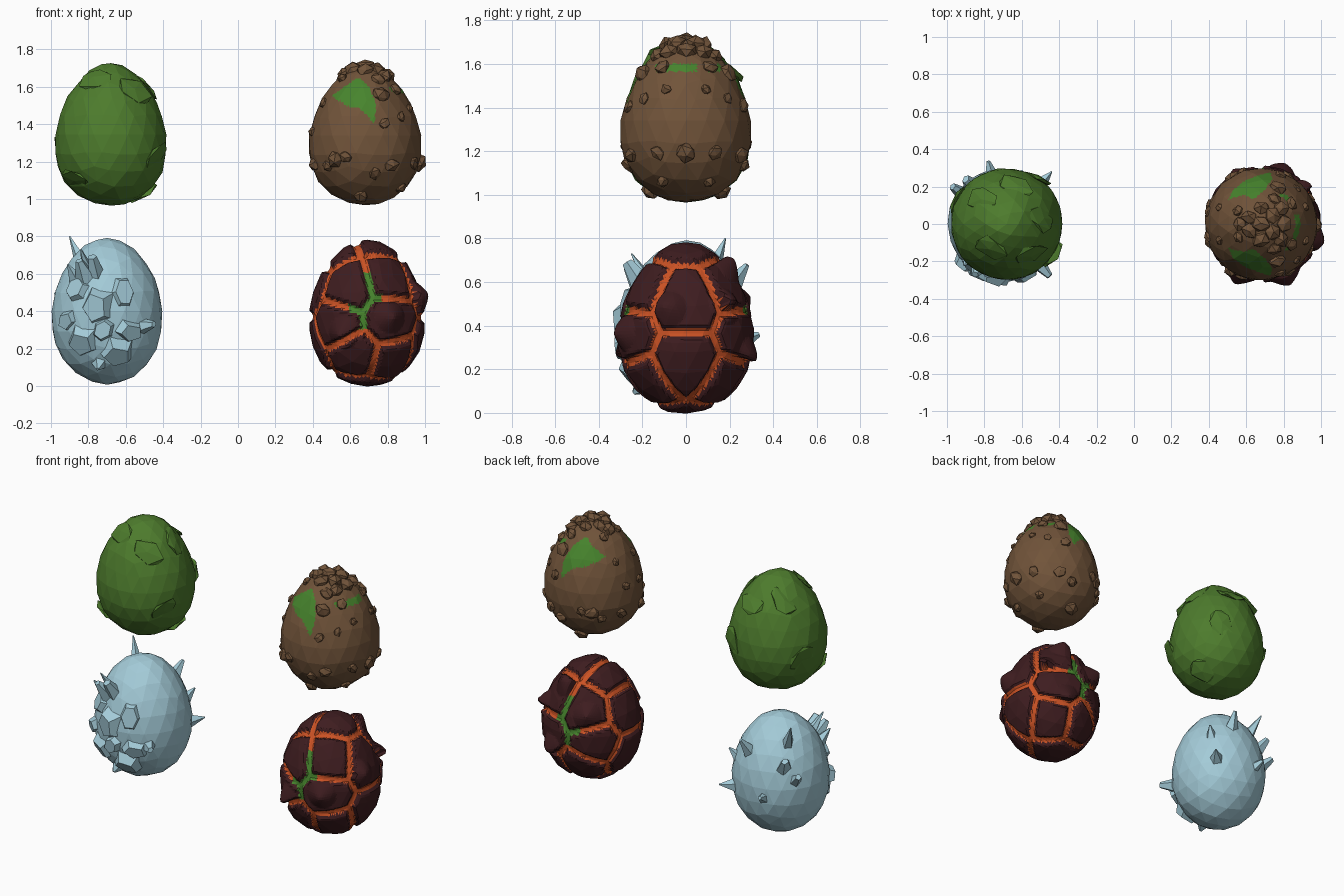
import bpy, bmesh, math, random
from mathutils import Vector as V, Matrix, Quaternion

if "Cube" in bpy.data.objects:
    bpy.data.objects.remove(bpy.data.objects["Cube"])
random.seed(4)


def mat(name, c):
    m = bpy.data.materials.new(name)
    m.diffuse_color = (*c, 1)
    m.use_nodes = True
    m.node_tree.nodes["Principled BSDF"].inputs["Base Color"].default_value = m.diffuse_color
    return m


LEAF = mat("leaf green", (.075, .20, .026))
EARTH = mat("earth brown", (.165, .088, .042))
ICE = mat("ice blue", (.37, .60, .69))
CRUST = mat("dark crust", (.048, .012, .014))
LAVA = mat("glowing orange", (.60, .085, .018))
MOSS = mat("moss green", (.062, .23, .026))

RX = .297


def surf(d, h, taper):
    """Point of the egg surface (relative to its centre) in direction d."""
    d = V(d).normalized()
    f = RX * (1 - taper * d.z)
    return V((d.x * f, d.y * f, d.z * h))


def finish(bm, name, centre, mats):
    me = bpy.data.meshes.new(name)
    bm.to_mesh(me)
    bm.free()
    for m in mats:
        me.materials.append(m)
    ob = bpy.data.objects.new(name, me)
    ob.location = centre
    bpy.context.collection.objects.link(ob)
    return ob


def egg(h, taper, jitter, cuts=0):
    """Faceted egg; cuts split the flat facets finely for colour borders."""
    bm = bmesh.new()
    bmesh.ops.create_icosphere(bm, subdivisions=3, radius=1)
    for v in bm.verts:
        v.co = surf(v.co, h, taper) * (1 + random.uniform(-jitter, jitter))
    if cuts:
        bmesh.ops.subdivide_edges(bm, edges=bm.edges[:], cuts=cuts, use_grid_fill=True)
        bmesh.ops.triangulate(bm, faces=bm.faces[:])
    return bm


def blob(bm, p, n, size, tilt=0, turn=0):
    """Rough low-poly lump at p, flattened along n."""
    q = V(n).to_track_quat('Z', 'Y') @ Quaternion((0, 0, 1), turn) @ Quaternion((1, 0, 0), tilt)
    m = Matrix.LocRotScale(p, q, V(size))
    r = bmesh.ops.create_icosphere(bm, subdivisions=1, radius=1)
    for v in r["verts"]:
        v.co = m @ (v.co * random.uniform(.82, 1.15))


def shard(bm, base, tip, r1, r2, sides=5):
    """Tapered crystal from base to tip."""
    a = tip - base
    q = a.to_track_quat('Z', 'Y') @ Quaternion((0, 0, 1), random.uniform(0, 3))
    m = Matrix.LocRotScale((base + tip) / 2, q, V((1, random.uniform(.7, 1), 1)))
    bmesh.ops.create_cone(bm, cap_ends=True, segments=sides, radius1=r1, radius2=r2,
                          depth=a.length, matrix=m)


# Leaf egg: smooth shell with a few overlapping flakes
C, H, T = V((-.68, 0, 1.345)), .383, .17
finish(egg(H, T, .012), "leaf_egg", C, [LEAF])
bm = bmesh.new()
for d, tilt, turn in [((-.35, -.5, .8), .2, .3), ((.45, -.6, .6), .2, -.4), ((.7, .1, .65), .2, 1),
                      ((-.5, .5, .7), .25, 2), ((.2, .75, .6), .2, 3), ((.75, -.5, -.3), .15, .5),
                      ((-.6, -.5, -.65), .12, 0), ((.5, .75, -.1), .15, 2), ((-.8, .4, -.2), .12, 1),
                      ((.5, .2, -.8), .12, 2)]:
    p = surf(d, H, T)
    blob(bm, p * .975, d, (.11, .075, .017), tilt, turn)
finish(bm, "leaf_flakes", C, [LEAF])

# Earth egg: brown shell with moss patches front and back
C, H, T = V((.68, 0, 1.34)), .375, .18
bm = egg(H, T, .012, 5)
patch = [(-.18, .21), (-.04, .31), (.02, .26), (.06, .16), (.05, .06), (-.02, .14), (-.10, .16)]


def inside(x, z):
    hit = False
    for (x1, z1), (x2, z2) in zip(patch, patch[1:] + patch[:1]):
        if (z1 > z) != (z2 > z) and x < x1 + (z - z1) * (x2 - x1) / (z2 - z1):
            hit = not hit
    return hit


for f in bm.faces:
    c = f.calc_center_median()
    strip = c.x > .1 and .225 < c.z < .26 and (-.14 < c.y < .05 or .10 < c.y < .16)
    f.material_index = int(strip or (abs(c.y) > .05 and inside(c.x, c.z)))
finish(bm, "earth_egg", C, [EARTH, MOSS])

# Soil lumps: crown, low ring and scattered ones, mirrored front to back
bm = bmesh.new()
lumps = [(0, 0, .37, .055), (.07, .05, .35, .05), (-.07, .04, .345, .05), (.0, .10, .34, .05),
         (.12, .09, .31, .05), (.14, 0, .32, .055), (-.13, .0, .32, .045), (.08, .15, .29, .045),
         (.09, .2, .2, .052), (.1, .25, .06, .036), (.18, .12, .24, .04), (.23, .09, .13, .03),
         (-.16, .25, -.14, .05), (-.10, .27, -.12, .036), (-.2, .2, -.18, .035),
         (.29, 0, -.16, .05), (.26, .13, -.16, .04), (.14, .25, -.17, .045), (.05, .26, -.22, .04),
         (-.29, .07, .02, .032), (-.25, .1, .18, .03), (-.02, .15, -.34, .05), (.2, .2, .1, .03),
         (-.28, .1, -.17, .042), (.18, .1, -.3, .035), (-.14, .08, .30, .035)]
for x, y, z, r in lumps:
    for s in ((1, -1) if y else (1,)):
        d = V((x / RX, s * y / RX, z / H))
        p = surf(d, H, T)
        blob(bm, p * .985, d, (r, r * .9, r * .75), random.uniform(-.3, .3), random.uniform(0, 3))
finish(bm, "soil_lumps", C, [EARTH])

# Ice egg: plain shell
C, H, T = V((-.70, 0, .40)), .39, .09
finish(egg(H, T, .008), "ice_egg", C, [ICE])

# Ice spikes: tip position, base radius, tip radius
bm = bmesh.new()
for tip, r1, r2 in [((-.20, .18, .40), .045, .004), ((-.15, -.27, .27), .06, .02),
                    ((-.08, -.27, .29), .05, .025), ((-.21, -.22, .25), .05, .005),
                    ((.10, .28, .28), .05, .012), ((.26, .28, -.06), .05, .004),
                    ((.25, -.28, -.07), .05, .02), ((-.20, .24, .20), .055, .025),
                    ((-.08, .335, -.04), .04, .012), ((-.14, -.25, .33), .035, .004),
                    ((.24, .2, .16), .04, .006), ((-.05, -.24, -.31), .06, .01),
                    ((-.27, .2, .1), .04, .02)]:
    tip = V(tip)
    base = surf((tip.x / RX, tip.y / RX, tip.z / H - .12), H, T) * .92
    shard(bm, base, tip, r1, r2)
finish(bm, "ice_spikes", C, [ICE])

# Ice slabs: broad blocks on the front
bm = bmesh.new()
for x, z, r, out in [(-.06, .02, .12, .03), (.09, .10, .11, .022), (.12, -.11, .10, .03),
                     (-.13, -.17, .11, .025), (.05, -.23, .11, .03), (-.17, .12, .09, .02),
                     (-.02, -.10, .08, .035), (-.21, -.05, .08, .03)]:
    y = -math.sqrt(max(.01, 1 - (x / RX) ** 2 - (z / H) ** 2))
    p = surf((x / RX, y, z / H), H, T)
    n = V((p.x + random.uniform(-.06, .06), p.y, p.z * .7 + random.uniform(-.06, .06))).normalized()
    shard(bm, p - n * .05, p + n * out * .8, r, r * .65, random.choice((5, 6)))
finish(bm, "ice_slabs", C, [ICE])

# Lava egg: crust plates are cells around seeds, mirrored front to back; gaps glow
C, H, T = V((.69, 0, .39)), .38, .12
half = [(-.11, .25, .14), (-.17, .24, -.06), (.13, .25, -.03), (-.07, .22, -.23), (.14, .18, -.27),
        (.13, .22, .18)]
single = [(.03, 0, .37), (.27, 0, .13), (.26, 0, -.18), (-.27, 0, .13), (-.26, 0, -.17),
          (-.02, 0, -.38), (-.14, 0, .31)]
seeds = [surf((x / RX, s * y / RX, z / H), H, T) for x, y, z in half for s in (1, -1)]
seeds += [surf((x / RX, y, z / H), H, T) for x, y, z in single]
peaks = [V(p) for p in [(.06, .19, .27), (.10, .28, -.12), (.12, -.27, -.02), (.26, -.08, .08),
                        (.22, .18, .1), (-.12, -.26, -.1), (-.13, .24, .12)]]


def gap(p):
    """Distance from p to the nearest border between two plates."""
    (a, sa), (b, sb) = sorted(((p - s).length, s) for s in seeds)[:2]
    return (b * b - a * a) / (2 * (sa - sb).length)


bm = egg(H, T, .012, 7)
for f in bm.faces:
    c = f.calc_center_median()
    if gap(c) < .019:
        green = abs(c.y) > .12 and abs(c.x + .01) < .09 and -.09 < c.z < .22
        f.material_index = 2 if green else 1
for v in bm.verts:
    rise = .022 * min(1, max(0, (gap(v.co) - .014) / .018))
    spike = max(max(0, 1 - (v.co - p).length / .085) for p in peaks)
    v.co += v.co.normalized() * (rise - .008 + .055 * spike * (rise > .01))
finish(bm, "lava_egg", C, [CRUST, LAVA, MOSS])
